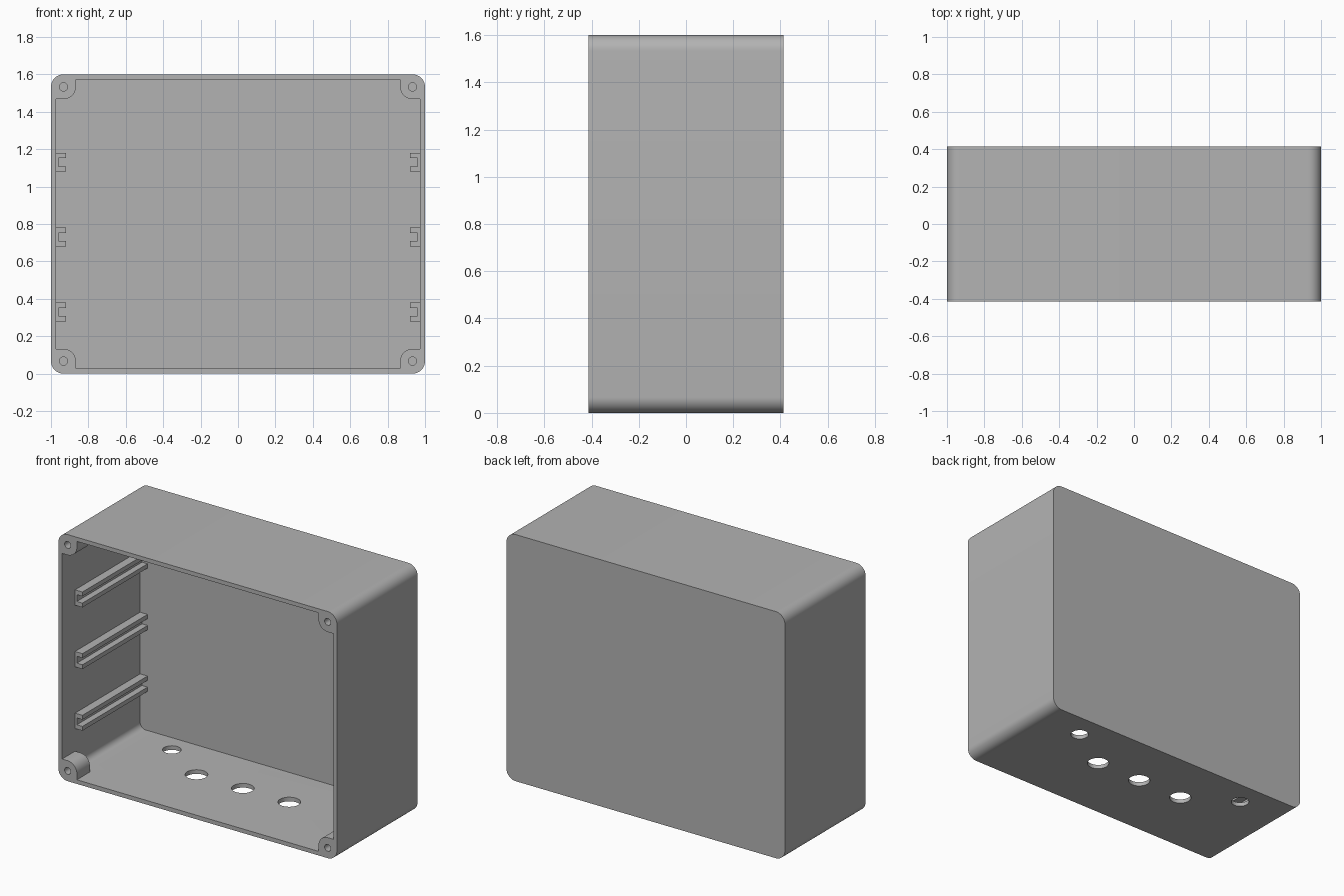
import bpy, bmesh, math
from mathutils import Vector

if "Cube" in bpy.data.objects:
    bpy.data.objects.remove(bpy.data.objects["Cube"], do_unlink=True)

W, H, D = 2.0, 1.6, 0.827         # width, height, depth
WALL, R, BOSS = 0.0267, 0.067, 0.133
FRONT, BACK = -D / 2, D / 2

grey = bpy.data.materials.new("enclosure_grey")
grey.use_nodes = True
colour = (0.45, 0.45, 0.45, 1)
grey.diffuse_color = colour
grey.node_tree.nodes["Principled BSDF"].inputs["Base Color"].default_value = colour


def prism(name, points, start, direction):
    """Extrude a closed profile of 3D points along a direction."""
    bm = bmesh.new()
    face = bm.faces.new([bm.verts.new(Vector(p) + Vector(start)) for p in points])
    ext = bmesh.ops.extrude_face_region(bm, geom=[face])
    moved = [g for g in ext["geom"] if isinstance(g, bmesh.types.BMVert)]
    bmesh.ops.translate(bm, verts=moved, vec=direction)
    bmesh.ops.recalc_face_normals(bm, faces=bm.faces)
    mesh = bpy.data.meshes.new(name)
    bm.to_mesh(mesh)
    bm.free()
    mesh.materials.append(grey)
    obj = bpy.data.objects.new(name, mesh)
    bpy.context.collection.objects.link(obj)
    return obj


def arc(cx, cz, r, start, sweep=90, steps=10):
    angles = [math.radians(start + sweep * i / steps) for i in range(steps + 1)]
    return [(cx + r * math.cos(a), 0, cz + r * math.sin(a)) for a in angles]


def rounded_rect(inset):
    """Rounded rectangle in the front plane, concentric with the outer one."""
    x, points = W / 2 - R, []
    for cx, cz, a in ((x, H - R, 0), (-x, H - R, 90), (-x, R, 180), (x, R, 270)):
        points += arc(cx, cz, R - inset, a)
    return points


def circle(r, upright):
    ring = arc(0, 0, r, 0, 360, 32)[:-1]
    return [(x, z, 0) for x, _, z in ring] if upright else ring


def combine(target, tool, operation):
    mod = target.modifiers.new("combine", "BOOLEAN")
    mod.object, mod.operation, mod.solver = tool, operation, "EXACT"
    bpy.context.view_layer.objects.active = target
    bpy.ops.object.modifier_apply(modifier=mod.name)
    bpy.data.objects.remove(tool, do_unlink=True)


def soften(obj):
    bpy.ops.object.select_all(action="DESELECT")
    obj.select_set(True)
    bpy.context.view_layer.objects.active = obj
    bpy.ops.object.shade_smooth_by_angle(angle=math.radians(30))


# Hollow case, open at the front
case = prism("enclosure_case", rounded_rect(0), (0, FRONT, 0), (0, D, 0))
cavity = prism("cavity_cutter", rounded_rect(WALL), (0, FRONT - 0.1, 0),
               (0, D + 0.1 - WALL, 0))
combine(case, cavity, "DIFFERENCE")

# Corner screw bosses, each with a blind hole
corner = [(0.022, 0, 0.022), (BOSS, 0, 0.022)]
corner += arc(BOSS - R, BOSS - R, R, 0) + [(0.022, 0, BOSS)]
for sx in (-1, 1):
    for sz in (-1, 1):
        shape = [(sx * (W / 2 - x), 0, H / 2 + sz * (H / 2 - z)) for x, _, z in corner]
        combine(case, prism("boss", shape, (0, FRONT, 0), (0, BOSS, 0)), "UNION")
        centre = (sx * (W / 2 - R), FRONT - 0.05, H / 2 + sz * (H / 2 - R))
        hole = prism("screw_cutter", circle(0.022, False), centre, (0, 0.16, 0))
        combine(case, hole, "DIFFERENCE")

# Cable holes through the floor
cable_holes = [(x, 0.05, 0.067) for x in (-0.333, 0, 0.333)]
cable_holes += [(x, 0.25, 0.055) for x in (-0.65, 0.65)]
for x, y, r in cable_holes:
    hole = prism("cable_cutter", circle(r, True), (x, y, -0.05), (0, 0, 0.12))
    combine(case, hole, "DIFFERENCE")
soften(case)

# Slotted board rails on both side walls
wall, web, tip, half, slot = 0.978, 0.96, 0.92, 0.05, 0.022
channel = [(wall, -half), (tip, -half), (tip, -slot), (web, -slot),
           (web, slot), (tip, slot), (tip, half), (wall, half)]
rail_start = FRONT + BOSS
for sx, side in ((-1, "right"), (1, "left")):
    for level, z in (("lower", 0.33), ("middle", 0.73), ("upper", 1.13)):
        prism(f"{side}_{level}_rail", [(sx * x, 0, h) for x, h in channel],
              (0, rail_start, z), (0, BACK - WALL + 0.005 - rail_start, 0))
